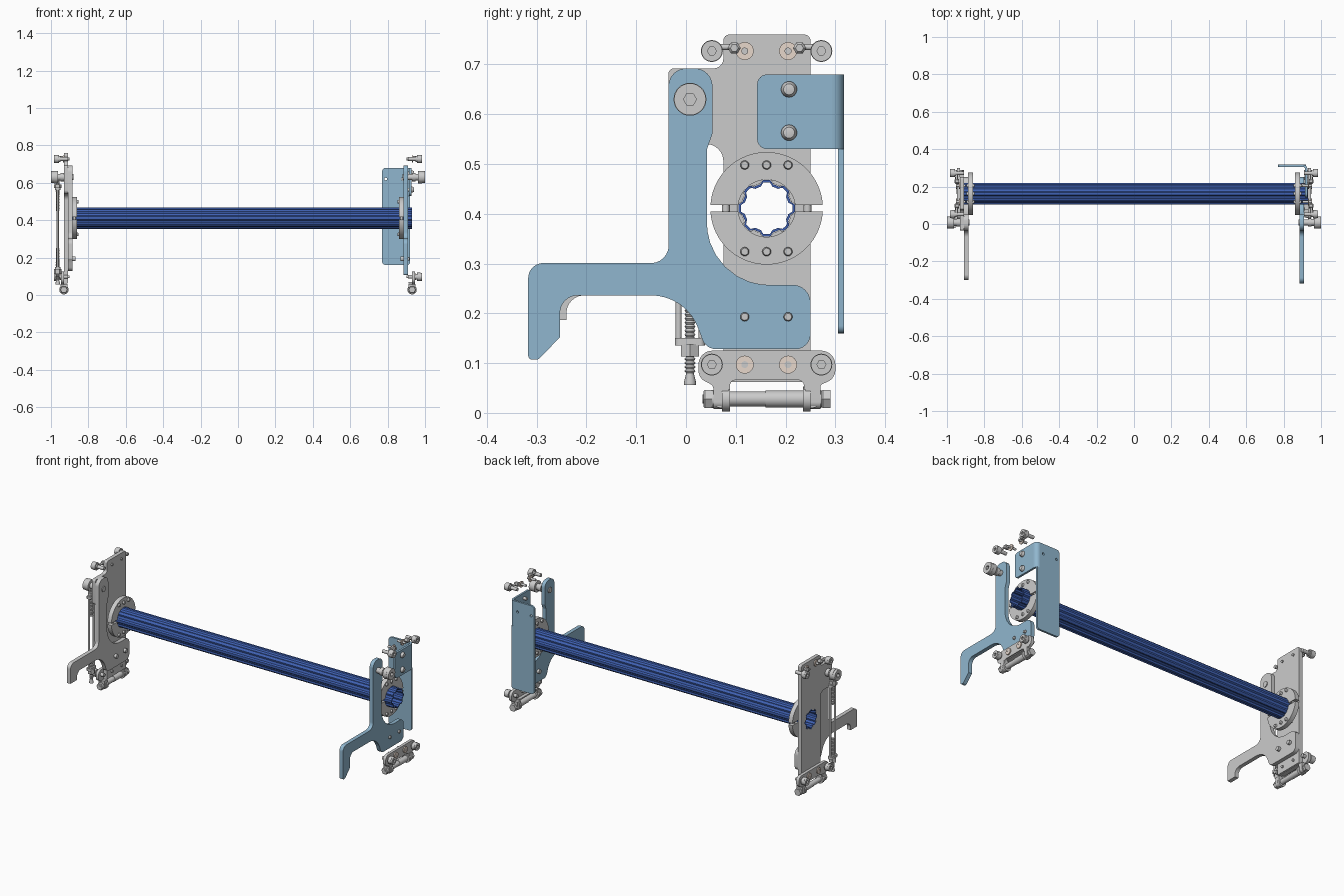
import bpy, bmesh
from math import sin, cos, pi, tan, radians
from mathutils import Vector, Matrix

if "Cube" in bpy.data.objects:
    bpy.data.objects.remove(bpy.data.objects["Cube"])

AX = {'x': Matrix(((0, 0, 1, 0), (1, 0, 0, 0), (0, 1, 0, 0), (0, 0, 0, 1))),   # (a,b,h) -> y,z,x
      'y': Matrix(((1, 0, 0, 0), (0, 0, 1, 0), (0, 1, 0, 0), (0, 0, 0, 1))),   # (a,b,h) -> x,z,y
      'z': Matrix.Identity(4)}


def material(name, rgb):
    m = bpy.data.materials.new(name)
    m.diffuse_color = (*rgb, 1)
    m.use_nodes = True
    m.node_tree.nodes["Principled BSDF"].inputs["Base Color"].default_value = m.diffuse_color
    return m


BLUE = material("tube_blue", (0.05, 0.12, 0.45))
PALE = material("pale_blue", (0.28, 0.47, 0.62))
CREAM = material("cream", (0.8, 0.68, 0.6))


def finish(name, bm, axis, mat, origin=(0, 0, 0)):
    bm.transform(Matrix.Translation(origin) @ AX[axis])
    bmesh.ops.remove_doubles(bm, verts=bm.verts, dist=1e-5)
    bmesh.ops.recalc_face_normals(bm, faces=bm.faces)
    me = bpy.data.meshes.new(name)
    bm.to_mesh(me)
    bm.free()
    if mat:
        me.materials.append(mat)
    ob = bpy.data.objects.new(name, me)
    bpy.context.collection.objects.link(ob)
    return ob


def rounded(pts, seg=8):
    """Corner list (a, b, radius) to a filleted loop."""
    out = []
    for i, q in enumerate(pts):
        p, r = Vector(q[:2]), (q[2] if len(q) > 2 else 0)
        if not r:
            out.append(p)
            continue
        u = (Vector(pts[i - 1][:2]) - p).normalized()
        v = (Vector(pts[(i + 1) % len(pts)][:2]) - p).normalized()
        half = u.angle(v) / 2
        t = r / tan(half)
        c = p + (u + v).normalized() * (r / sin(half))
        a, b = p + u * t - c, p + v * t - c
        out += [c + a.lerp(b, k / seg).normalized() * r for k in range(seg + 1)]
    return out


def circle(a, b, r, n=32, a0=0, a1=2 * pi):
    full = abs(a1 - a0 - 2 * pi) < 1e-6
    return [Vector((a + r * cos(a0 + (a1 - a0) * k / (n if full else n - 1)),
                    b + r * sin(a0 + (a1 - a0) * k / (n if full else n - 1)))) for k in range(n)]


def plate(name, axis, h0, h1, loops, mat=None):
    """Flat outline with holes, extruded between two heights along an axis."""
    cu = bpy.data.curves.new(name, 'CURVE')
    cu.dimensions, cu.fill_mode, cu.extrude = '2D', 'BOTH', abs(h1 - h0) / 2
    for lp in loops:
        s = cu.splines.new('POLY')
        s.points.add(len(lp) - 1)
        for pt, p in zip(s.points, lp):
            pt.co = (p[0], p[1], 0, 1)
        s.use_cyclic_u = True
    tmp = bpy.data.objects.new(name, cu)
    me = bpy.data.meshes.new_from_object(tmp)
    bm = bmesh.new()
    bm.from_mesh(me)
    bpy.data.objects.remove(tmp)
    bpy.data.meshes.remove(me)
    bmesh.ops.translate(bm, verts=bm.verts, vec=(0, 0, (h0 + h1) / 2))
    return finish(name, bm, axis, mat)


def lathe(name, axis, origin, prof, n=24, mat=None):
    """Turned part: (radius, height) steps along an axis through origin."""
    bm = bmesh.new()
    rings = [[bm.verts.new((r * cos(2 * pi * k / n), r * sin(2 * pi * k / n), h)) for k in range(n)]
             for r, h in prof]
    for A, B in zip(rings, rings[1:]):
        for k in range(n):
            bm.faces.new((A[k], A[k - 1], B[k - 1], B[k]))
    bm.faces.new(rings[0])
    bm.faces.new(rings[-1])
    return finish(name, bm, axis, mat, origin)


def xpart(name, s, y, z, prof, n=24, mat=None):
    return lathe(name, 'x', (0, y, z), [(r, s * h) for r, h in prof], n, mat)


# lobed tube between the two ends
CY, CZ = 0.162, 0.411


def lobes(off):
    out = []
    for k in range(96):
        t = 2 * pi * k / 96
        r = 0.0535 + off + 0.0035 * max(-1, min(1, 2.2 * cos(8 * t)))
        out.append(Vector((CY + r * cos(t), CZ + r * sin(t))))
    return out


plate("lobed_tube", 'x', -0.93, 0.93, [lobes(0), lobes(-0.005)], BLUE)

# hook arms: long tip right, short tip left
body = [(-0.07, 0.236), (0.0, 0.236, 0.1), (0.04, 0.128, 0.03), (0.25, 0.128, 0.03), (0.25, 0.257, 0.035),
        (0.042, 0.257, 0.125), (0.042, 0.53, 0.02), (0.053, 0.56, 0.02), (0.053, 0.692, 0.035),
        (-0.035, 0.692, 0.035), (-0.035, 0.301, 0.035)]
tip_long = [(-0.317, 0.301, 0.03), (-0.317, 0.107, 0.008), (-0.297, 0.107, 0.008), (-0.253, 0.152),
            (-0.253, 0.236, 0.035)]
tip_short = [(-0.30, 0.301, 0.03), (-0.30, 0.187), (-0.24, 0.187), (-0.24, 0.236, 0.035)]
plate("right_hook_arm", 'x', 0.885, 0.908, [rounded(body + tip_long)], PALE)
plate("left_hook_arm", 'x', -0.908, -0.885, [rounded(body + tip_short)])

# left mounting plate with side ear
main = [(0.25, 0.065), (0.25, 0.76, 0.012), (0.075, 0.76, 0.012), (0.075, 0.692, 0.02), (-0.035, 0.692, 0.01),
        (-0.035, 0.54, 0.02), (0.075, 0.54, 0.034), (0.075, 0.065)]
plate("left_mounting_plate", 'x', -0.93, -0.908, [rounded(main), lobes(0.001)])

# right angle bracket: side flange, bend, back panel
side = [(0.293, 0.53), (0.293, 0.68), (0.143, 0.68, 0.02), (0.143, 0.53, 0.02)]
plate("bracket_side", 'x', 0.915, 0.927, [rounded(side)], PALE)
bend = circle(0.903, 0.293, 0.024, 10, 0, pi / 2) + circle(0.903, 0.293, 0.012, 10, 0, pi / 2)[::-1]
plate("bracket_bend", 'z', 0.53, 0.68, [bend], PALE)
back = [(0.77, 0.16, 0.02), (0.92, 0.16, 0.015), (0.92, 0.53), (0.903, 0.53), (0.903, 0.68), (0.77, 0.68, 0.02)]
plate("bracket_back", 'y', 0.305, 0.317,
      [rounded(back), circle(0.79, 0.62, 0.007, 16), circle(0.88, 0.62, 0.007, 16)], PALE)
for z in (0.65, 0.563):
    xpart("bracket_bolt", 1, 0.207, z, [(0.009, 0.895), (0.009, 0.927), (0.016, 0.927), (0.016, 0.932),
                                        (0.011, 0.941), (0.006, 0.942)])

for s, tag in ((1, "right"), (-1, "left")):
    # split clamp collar round the tube
    for half in (1, -1):
        ring = circle(CY, CZ, 0.113, 40, 0.055, pi - 0.055) + circle(CY, CZ, 0.0575, 30, 0.11, pi - 0.11)[::-1]
        ring = [Vector((p.x, CZ + half * (p.y - CZ))) for p in ring]
        plate(tag + "_clamp_half", 'x', s * 0.862, s * 0.888, [ring])
        for y in (0.118, CY, 0.205):
            xpart(tag + "_clamp_bolt", s, y, CZ + half * 0.087,
                  [(0.008, 0.852), (0.009, 0.855), (0.009, 0.892), (0.007, 0.896)], 16)
        lathe(tag + "_clamp_screw", 'z', (s * 0.875, CY + half * 0.082, CZ), [(0.008, -0.02), (0.008, 0.02)], 16)
    for y in (0.118, 0.205):
        xpart(tag + "_arm_bolt", s, y, 0.193, [(0.012, 0.87), (0.012, 0.885), (0.009, 0.885), (0.009, 0.914),
                                               (0.007, 0.917)], 16)

    # pivot knob with hexagon socket
    xpart(tag + "_pivot_pin", s, 0.008, 0.63, [(0.016, 0.88), (0.016, 0.93), (0.022, 0.93), (0.022, 0.95),
                                               (0.018, 0.95), (0.018, 0.963), (0.033, 0.963), (0.033, 0.985)], 32)
    plate(tag + "_pivot_head", 'x', s * 0.985, s, [circle(0.008, 0.63, 0.032), circle(0.008, 0.63, 0.013, 6)])

    # top and bottom fastener rows
    for z in (0.727, 0.097):
        for y in (0.052, 0.272):
            xpart(tag + "_cap_screw", s, y, z, [(0.010, 0.91), (0.010, 0.95), (0.015, 0.95), (0.015, 0.957),
                                                (0.022, 0.957), (0.022, 0.976)], 24)
            plate(tag + "_cap_screw_head", 'x', s * 0.976, s * 0.985,
                  [circle(y, z, 0.021, 24), circle(y, z, 0.009, 6)])
        for y in (0.118, 0.205):
            plate(tag + "_washer", 'x', s * (0.93 if z > 0.5 else 0.947), s * (0.936 if z > 0.5 else 0.953),
                  [circle(y, z, 0.018, 24), circle(y, z, 0.007, 16)], CREAM)
            xpart(tag + "_washer_pin", s, y, z, [(0.007, 0.9), (0.007, 0.952)], 16)
    for y, e in ((0.097, 0.060), (0.228, 0.264)):
        xpart(tag + "_eye_nut", s, y, 0.733, [(0.013, 0.935), (0.013, 0.955), (0.008, 0.96)], 6)
        lathe(tag + "_tie_rod", 'y', (s * 0.948, 0, 0.735), [(0.006, e), (0.006, y)], 12)

    # bottom link: shaped plate with two lugs and a cross pin
    link = [(0.025, 0.125, 0.028), (0.30, 0.125, 0.028), (0.30, 0.07, 0.025), (0.268, 0.055, 0.012),
            (0.268, 0.01, 0.015), (0.237, 0.01, 0.015), (0.237, 0.066, 0.012), (0.088, 0.066, 0.012),
            (0.088, 0.01, 0.015), (0.055, 0.01, 0.015), (0.055, 0.055, 0.012), (0.025, 0.07, 0.025)]
    plate(tag + "_bottom_link", 'x', s * 0.93, s * 0.947, [rounded(link)])
    plate(tag + "_link_shelf", 'z', 0.062, 0.07,
          [rounded([(s * 0.912, 0.075), (s * 0.94, 0.075), (s * 0.94, 0.25), (s * 0.912, 0.25)])])
    for y in (0.055, 0.24):
        plate(tag + "_link_lug", 'y', y, y + 0.03,
              [rounded([(s * 0.912, 0.008, 0.014), (s * 0.95, 0.008, 0.014), (s * 0.95, 0.06), (s * 0.912, 0.06)])])
    lathe(tag + "_cross_pin", 'y', (s * 0.931, 0, 0.028),
          [(0.009, 0.033), (0.009, 0.05), (0.018, 0.05), (0.018, 0.072), (0.025, 0.072), (0.025, 0.088),
           (0.015, 0.088), (0.015, 0.16), (0.017, 0.16), (0.017, 0.235), (0.025, 0.235), (0.025, 0.25),
           (0.018, 0.25), (0.018, 0.272)])
    for y0, y1 in ((0.035, 0.052), (0.272, 0.29)):
        lathe(tag + "_pin_nut", 'y', (s * 0.931, 0, 0.028), [(0.018, y0), (0.021, y0 + 0.003), (0.021, y1)], 6)

# left turnbuckle: open frame, end nuts and threaded rods
TX, TY = -0.964, 0.008
for y in (-0.015, 0.031):
    lathe("turnbuckle_rail", 'z', (TX, y, 0), [(0.006, 0.14), (0.006, 0.57)], 16)
for z0, z1 in ((0.135, 0.15), (0.56, 0.575)):
    plate("turnbuckle_end", 'z', z0, z1, [rounded([(TX - 0.014, -0.022, 0.01), (TX + 0.014, -0.022, 0.01),
                                                   (TX + 0.014, 0.038, 0.01), (TX - 0.014, 0.038, 0.01)], 5)])
for z0, z1 in ((0.113, 0.138), (0.572, 0.592)):
    lathe("turnbuckle_nut", 'z', (TX, TY, 0), [(0.021, z0), (0.021, z1)], 6)


def thread(z0, z1):
    n = int((z1 - z0) / 0.004)
    return [(0.011 if k % 2 else 0.008, z0 + (z1 - z0) * k / n) for k in range(n + 1)]


lathe("lower_threaded_rod", 'z', (TX, TY, 0), [(0.012, 0.056), (0.012, 0.062), (0.008, 0.078)] + thread(0.08, 0.25), 16)
lathe("upper_threaded_rod", 'z', (TX, TY, 0), thread(0.45, 0.62), 16)

# smooth the round parts, keep edges sharp
for ob in bpy.context.scene.objects:
    ob.select_set(True)
    bpy.context.view_layer.objects.active = ob
bpy.ops.object.shade_smooth_by_angle(angle=radians(32))
